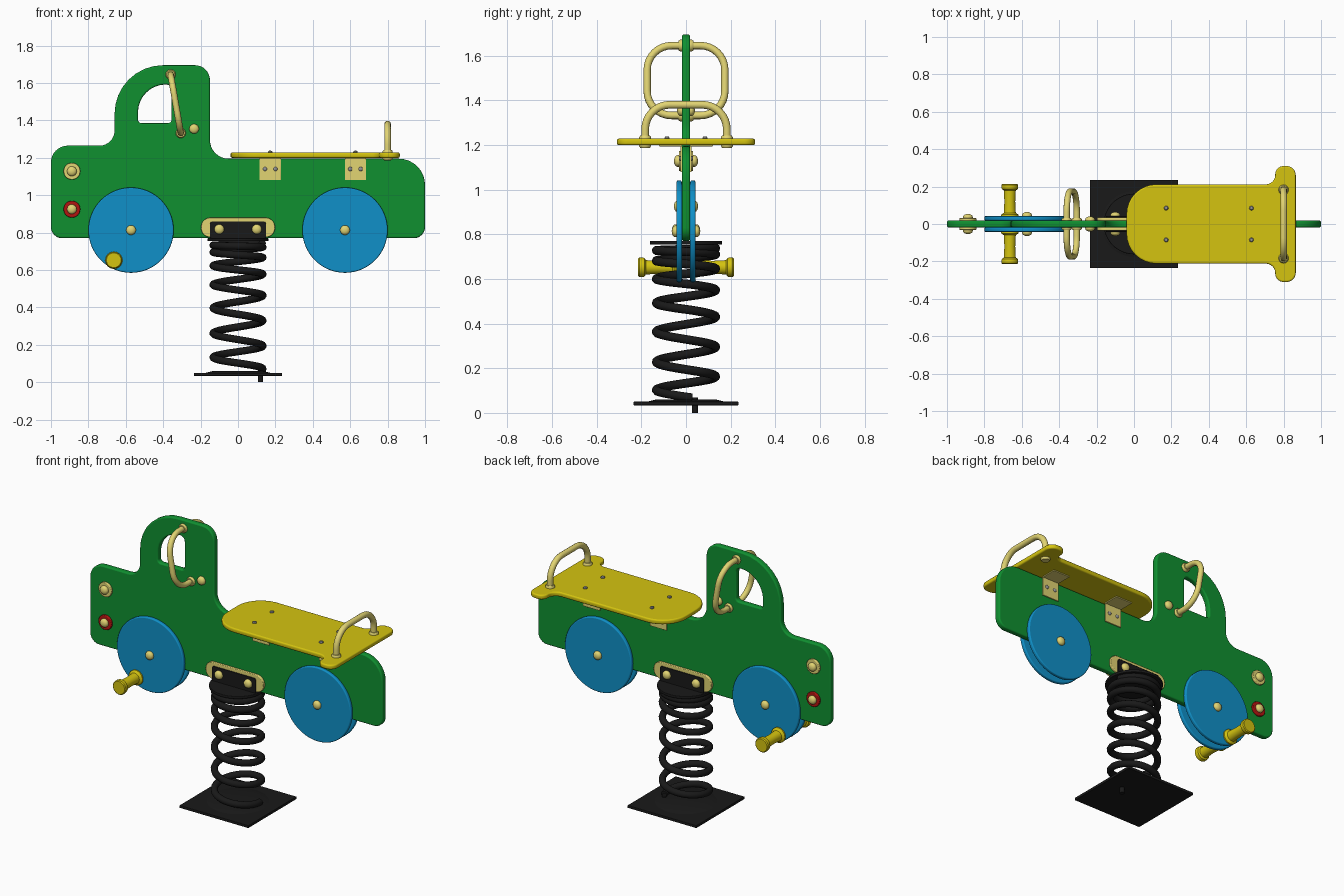
import bpy, bmesh
from math import sin, cos, pi, tan, tau
from mathutils import Vector

if "Cube" in bpy.data.objects:
    bpy.data.objects.remove(bpy.data.objects["Cube"])


def material(name, rgb):
    m = bpy.data.materials.new(name)
    m.diffuse_color = (*rgb, 1)
    m.use_nodes = True
    m.node_tree.nodes["Principled BSDF"].inputs["Base Color"].default_value = m.diffuse_color
    return m


GREEN = material("green", (0.005, 0.28, 0.03))
BLUE = material("blue", (0.005, 0.28, 0.58))
YELLOW = material("yellow", (0.66, 0.55, 0.005))
CREAM = material("cream", (0.76, 0.66, 0.17))
BLACK = material("black", (0.01, 0.01, 0.01))
RED = material("red", (0.45, 0.007, 0.005))
GREY = material("grey", (0.3, 0.3, 0.3))


def finish(bm, name, mat, flat=()):
    """Smooth shading with sharp edges, then make the object."""
    bmesh.ops.recalc_face_normals(bm, faces=bm.faces[:])
    for f in bm.faces:
        f.smooth = True
    for f in flat:
        f.smooth = False
        for e in f.edges:
            e.smooth = False
    for e in bm.edges:
        if e.calc_face_angle(0) > 0.65:
            e.smooth = False
    me = bpy.data.meshes.new(name)
    bm.to_mesh(me)
    bm.free()
    me.materials.append(mat)
    ob = bpy.data.objects.new(name, me)
    bpy.context.collection.objects.link(ob)
    return ob


def fillet(corners, closed=True, n=8):
    """Round corners given as (point..., radius)."""
    pts = [Vector(c[:-1]) for c in corners]
    out = []
    for i, p in enumerate(pts):
        r = corners[i][-1]
        if r == 0 or (not closed and i in (0, len(pts) - 1)):
            out.append(p)
            continue
        u = (pts[i - 1] - p).normalized()
        v = (pts[(i + 1) % len(pts)] - p).normalized()
        half = u.angle(v) / 2
        c = p + (u + v).normalized() * (r / sin(half))
        s, e = p + u * (r / tan(half)) - c, p + v * (r / tan(half)) - c
        phi = pi - 2 * half
        for k in range(n + 1):
            t = k / n
            out.append(c + (s * sin((1 - t) * phi) + e * sin(t * phi)) / sin(phi))
    return out


def circle(x, y, r, n=48):
    return [Vector((x + r * cos(tau * i / n), y + r * sin(tau * i / n))) for i in range(n)]


def rect(x0, x1, y0, y1, r=0.0):
    return fillet([(x0, y0, r), (x1, y0, r), (x1, y1, r), (x0, y1, r)])


def inset(loop, d):
    out = []
    for i, p in enumerate(loop):
        a = (p - loop[i - 1]).normalized()
        b = (loop[(i + 1) % len(loop)] - p).normalized()
        n1, n2 = Vector((-a.y, a.x)), Vector((-b.y, b.x))
        out.append(p + (n1 + n2) * (d / (1 + n1.dot(n2))))
    return out


def plate(name, loops, lo, hi, mat, bevel=0.004, upright=True):
    """Flat board with rounded rims; outer loop anticlockwise, holes clockwise."""
    bm = bmesh.new()
    steps = [pi / 2 * k / 3 for k in range(4)]
    rings = [(bevel * (1 - sin(a)), lo + bevel * (1 - cos(a))) for a in steps]
    rings += [(bevel * (1 - sin(a)), hi - bevel * (1 - cos(a))) for a in reversed(steps)]
    ends = [[], []]
    for loop in loops:
        n = len(loop)
        vs = []
        for d, h in rings:
            vs.append([bm.verts.new((p.x, h, p.y) if upright else (p.x, p.y, h))
                       for p in inset(loop, d)])
        for a, b in zip(vs, vs[1:]):
            for i in range(n):
                bm.faces.new((a[i], a[(i + 1) % n], b[(i + 1) % n], b[i]))
        for k, ring in enumerate((vs[0], vs[-1])):
            ends[k] += [bm.edges.get((ring[i], ring[(i + 1) % n])) for i in range(n)]
    flat = []
    for edges in ends:
        res = bmesh.ops.triangle_fill(bm, use_beauty=True, use_dissolve=False, edges=edges)
        flat += [g for g in res["geom"] if isinstance(g, bmesh.types.BMFace)]
    return finish(bm, name, mat, flat)


def lathe(name, profile, loc, axis, mat, n=24):
    """Revolve (radius, height) pairs about an axis through loc."""
    bm = bmesh.new()
    q = Vector(axis).to_track_quat("Z", "Y")
    rings = [[bm.verts.new(Vector(loc) + q @ Vector((r * cos(tau * i / n), r * sin(tau * i / n), h)))
              for i in range(n)] for r, h in profile]
    for a, b in zip(rings, rings[1:]):
        for i in range(n):
            bm.faces.new((a[i], a[(i + 1) % n], b[(i + 1) % n], b[i]))
    bmesh.ops.remove_doubles(bm, verts=bm.verts[:], dist=1e-5)
    return finish(bm, name, mat)


def tube(name, pts, r, mat, closed=False):
    cu = bpy.data.curves.new(name, "CURVE")
    cu.dimensions = "3D"
    cu.bevel_depth, cu.bevel_resolution, cu.use_fill_caps = r, 3, True
    sp = cu.splines.new("POLY")
    sp.points.add(len(pts) - 1)
    for p, co in zip(sp.points, pts):
        p.co = (*co, 1)
    sp.use_cyclic_u = closed
    sp.use_smooth = True
    cu.materials.append(mat)
    ob = bpy.data.objects.new(name, cu)
    bpy.context.collection.objects.link(ob)
    bpy.ops.object.select_all(action="DESELECT")
    ob.select_set(True)
    bpy.context.view_layer.objects.active = ob
    bpy.ops.object.convert(target="MESH")


def dome(name, x, z, y, s, mat, r=0.026, h=0.022):
    prof = [(0, -0.005), (r, -0.005), (r, h * 0.25)]
    prof += [(r * cos(a), h * (0.25 + 0.75 * sin(a))) for a in (0.3, 0.6, 0.9, 1.2)] + [(0, h)]
    lathe(name, prof, (x, s * y, z), (0, s, 0), mat)


# Truck-shaped panel with cab window
body = fillet([(-1, .77, .06), (1, .77, .06), (1, 1.195, .14), (-.15, 1.195, .1),
               (-.15, 1.695, .08), (-.66, 1.695, .26), (-.66, 1.265, .08), (-1, 1.265, .09)])
window = fillet([(-.535, 1.385, .02), (-.355, 1.385, .02), (-.355, 1.592, .03), (-.535, 1.592, .15)])
plate("body_panel", [body, window[::-1]], -.018, .018, GREEN, .008)

# Parts on both faces of the panel
for s, side in ((-1, "front"), (1, "back")):
    def span(a, b):
        return (a, b) if s > 0 else (-b, -a)

    for x, end in ((-.572, "nose"), (.572, "tail")):
        plate(f"wheel_{end}_{side}", [circle(x, .813, .228, 64)], *span(.019, .042), BLUE, .006)
        dome(f"axle_cap_{end}_{side}", x, .813, .042, s, CREAM)
    lathe(f"foot_peg_{side}", [(0, .04), (.046, .04), (.046, .05), (.032, .06), (.029, .12), (.032, .18),
                               (.042, .186), (.044, .195), (.044, .209), (.039, .214), (0, .214)],
          (-.664, 0, .652), (0, s, 0), YELLOW, 32)
    for z, nm, mat in ((1.128, "head_lamp", CREAM), (.925, "indicator_lamp", RED)):
        plate(f"{nm}_{side}", [circle(-.888, z, .045, 32)], *span(.017, .032), mat)
        dome(f"{nm}_cap_{side}", -.888, z, .032, s, CREAM)
    dome(f"cab_cap_{side}", -.235, 1.355, .018, s, CREAM)
    # Spring clamp
    plate(f"clamp_plate_{side}", [rect(-.198, .198, .775, .88, .05)], *span(.018, .035), CREAM)
    plate(f"clamp_bracket_{side}", [rect(-.15, .15, .76, .86, .015)], *span(.035, .042), BLACK, .002)
    for x in (-.1, .1):
        dome(f"clamp_bolt_{side}", x, .818, .042, s, CREAM)
    # Seat angle brackets
    for x in (.172, .628):
        plate(f"seat_bracket_{side}", [rect(x - .057, x + .057, 1.08, 1.2)], *span(.018, .025), CREAM, .001)
        plate(f"seat_bracket_flange_{side}", [rect(x - .057, x + .057, *span(.02, .12))],
              1.194, 1.201, CREAM, .001, False)
        for dx in (-.028, .028):
            dome(f"bracket_screw_{side}", x + dx, 1.14, .025, s, GREY, .011, .007)
        lathe(f"seat_screw_{side}", [(0, 0), (.012, 0), (.012, .006), (.008, .011), (0, .013)],
              (x, s * .085, 1.226), (0, 0, 1), GREY, 16)
    # Collars where handles meet the boards
    collar = [(0, 0), (.027, 0), (.027, .008), (.022, .016), (0, .017)]
    for x, z in ((-.36, 1.645), (-.306, 1.332)):
        lathe(f"steering_collar_{side}", collar, (x, s * .017, z), (0, s, 0), CREAM)
    for d, z in ((1, 1.226), (-1, 1.203)):
        lathe(f"backrest_collar_{side}", collar, (.8, s * .183, z), (0, 0, d), CREAM)

# Seat board
half = [(-.04, -.212, .16), (.755, -.212, .05), (.755, -.31, .045), (.865, -.31, .05)]
seat = fillet(half + [(x, -y, r) for x, y, r in reversed(half)])
plate("seat", [seat], 1.2, 1.228, YELLOW, .008, False)

# Bent-tube handles
grip = [(-.306, -.174, 1.332, .11), (-.306, .174, 1.332, .11), (-.36, .174, 1.645, .11), (-.36, -.174, 1.645, .11)]
tube("steering_handle", fillet(grip), .017, CREAM, True)
hoop = [(.8, -.183, 1.21, 0), (.8, -.183, 1.38, .11), (.8, .183, 1.38, .11), (.8, .183, 1.21, 0)]
tube("backrest_handle", fillet(hoop, False), .018, CREAM)

# Spring, tighter towards the top
knots = [.068, .19, .325, .46, .575, .665, .722, .742]
coil = []
for i in range(7 * 36 + 1):
    t = i / 36
    k = min(int(t), 6)
    a = -tau * t + .2
    coil.append((.133 * cos(a), .133 * sin(a), knots[k] + (knots[k + 1] - knots[k]) * (t - k)))
tube("spring", coil, .02, BLACK)
lathe("spring_end", [(0, 0), (.014, 0), (.014, .07), (0, .07)], (.12, .04, 0), (0, 0, 1), BLACK, 16)
plate("spring_top_disc", [circle(0, 0, .162)], .754, .77, BLACK, .003, False)

# Ground plate with low raised ring
plate("base_plate", [rect(-.235, .235, -.235, .235)], .034, .05, BLACK, .002, False)
lathe("base_rise", [(0, .045), (.175, .045), (.175, .05), (.13, .061), (0, .061)], (0, 0, 0), (0, 0, 1), BLACK, 48)
